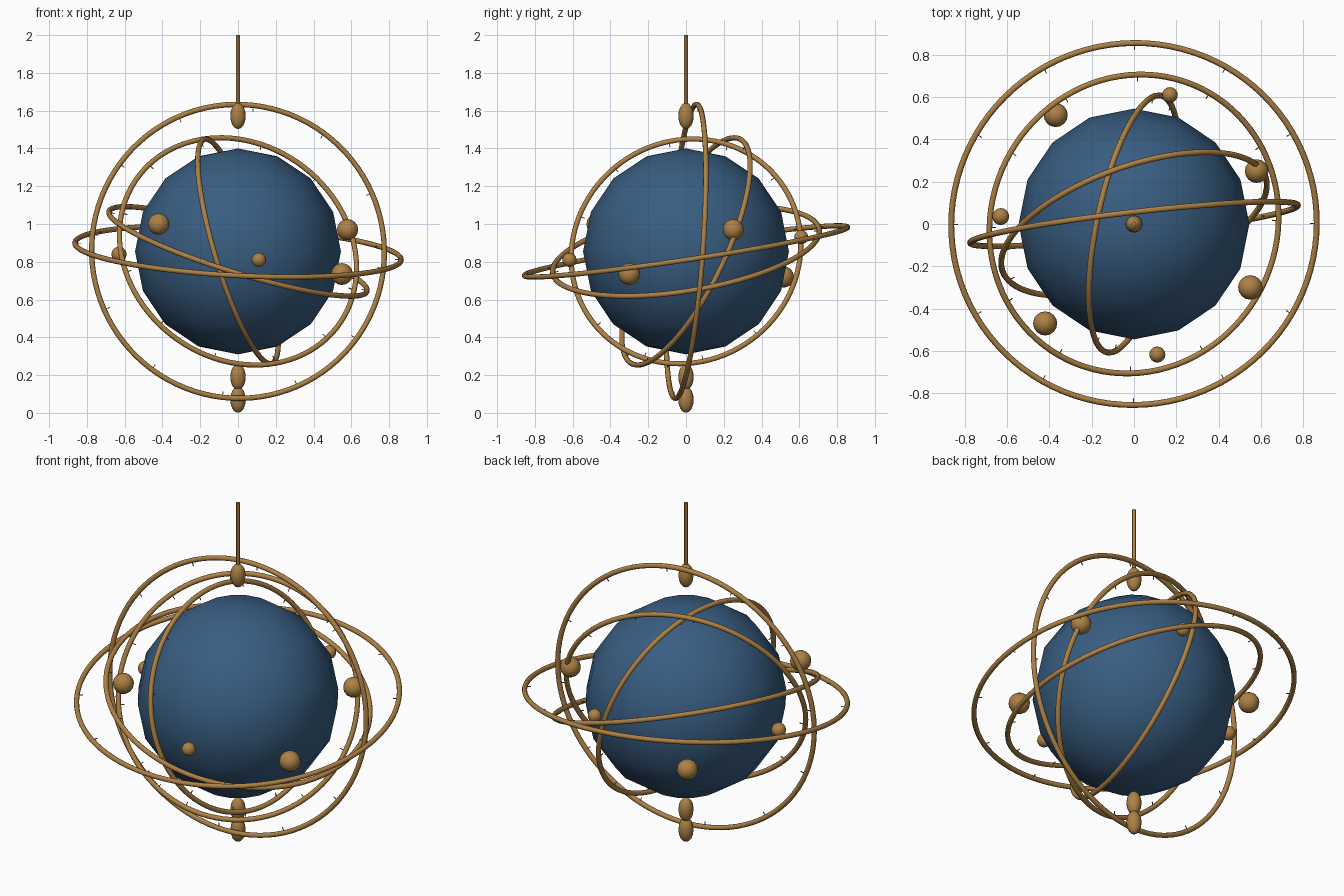
import bpy, math
from mathutils import Vector

if "Cube" in bpy.data.objects:
    bpy.data.objects.remove(bpy.data.objects["Cube"])

CENTER = Vector((0, 0, 0.855))


def material(name, rgb):
    m = bpy.data.materials.new(name)
    m.diffuse_color = (*rgb, 1)
    m.use_nodes = True
    m.node_tree.nodes["Principled BSDF"].inputs["Base Color"].default_value = m.diffuse_color
    return m


brass = material("brass", (0.42, 0.22, 0.06))
blue = material("deep_blue", (0.04, 0.11, 0.22))


def finish(name, mat, smooth=True):
    ob = bpy.context.object
    ob.name = name
    ob.data.materials.append(mat)
    if smooth:
        bpy.ops.object.shade_smooth()
    return ob


def ball(name, loc, r, mat=brass, segs=16, rings=8, stretch=1):
    bpy.ops.mesh.primitive_uv_sphere_add(segments=segs, ring_count=rings, radius=r, location=loc)
    bpy.context.object.scale.z = stretch
    return finish(name, mat)


def ring(name, radius, normal, tube=0.014, ticks=12):
    q = Vector((0, 0, 1)).rotation_difference(Vector(normal).normalized())
    bpy.ops.mesh.primitive_torus_add(major_radius=radius, minor_radius=tube,
                                     major_segments=96, minor_segments=10,
                                     location=CENTER, rotation=q.to_euler())
    hoop = finish(name, brass)
    # graduation ticks on the inner edge
    for i in range(ticks):
        a = 2 * math.pi * i / ticks
        p = Vector((math.cos(a), math.sin(a), 0)) * (radius - tube - 0.006)
        bpy.ops.mesh.primitive_cube_add(size=1, scale=(0.024, 0.004, 0.004),
                                        location=p, rotation=(0, 0, a))
        t = finish(f"{name}_tick", brass, False)
        t.parent = hoop


# central globe
ball("globe", CENTER, 0.545, blue)

# nested tilted rings, each given by radius and plane normal
ring("horizon_ring", 0.865, (0.052, -0.15, 1))
ring("meridian_ring", 0.78, (0.115, -1, 0.073))
ring("ecliptic_ring", 0.715, (0.31, -0.165, 1))
ring("oblique_ring", 0.66, (0.36, -1, 0.48))
ring("inner_ring", 0.62, (1, -0.21, 0.30))

# small planets around the globe
planets = [(-0.42, -0.47, 1.00, 0.057), (0.58, 0.25, 0.97, 0.056),
           (-0.63, 0.035, 0.84, 0.04), (0.55, -0.30, 0.735, 0.058),
           (0.11, -0.617, 0.81, 0.038), (0.17, 0.61, 0.93, 0.037),
           (-0.37, 0.515, 0.72, 0.057)]
for i, (x, y, z, r) in enumerate(planets):
    ball(f"planet_{i + 1}", (x, y, z), r)

# hanging rod and stretched finial beads
bpy.ops.mesh.primitive_cylinder_add(vertices=12, radius=0.011, depth=0.42, location=(0, 0, 1.79))
finish("hanging_rod", brass, False)
bpy.ops.object.shade_smooth_by_angle()
for name, z in (("top_finial", 1.572), ("upper_drop", 0.19), ("lower_drop", 0.07)):
    ball(name, (0, 0, z), 0.041, stretch=1.7)
